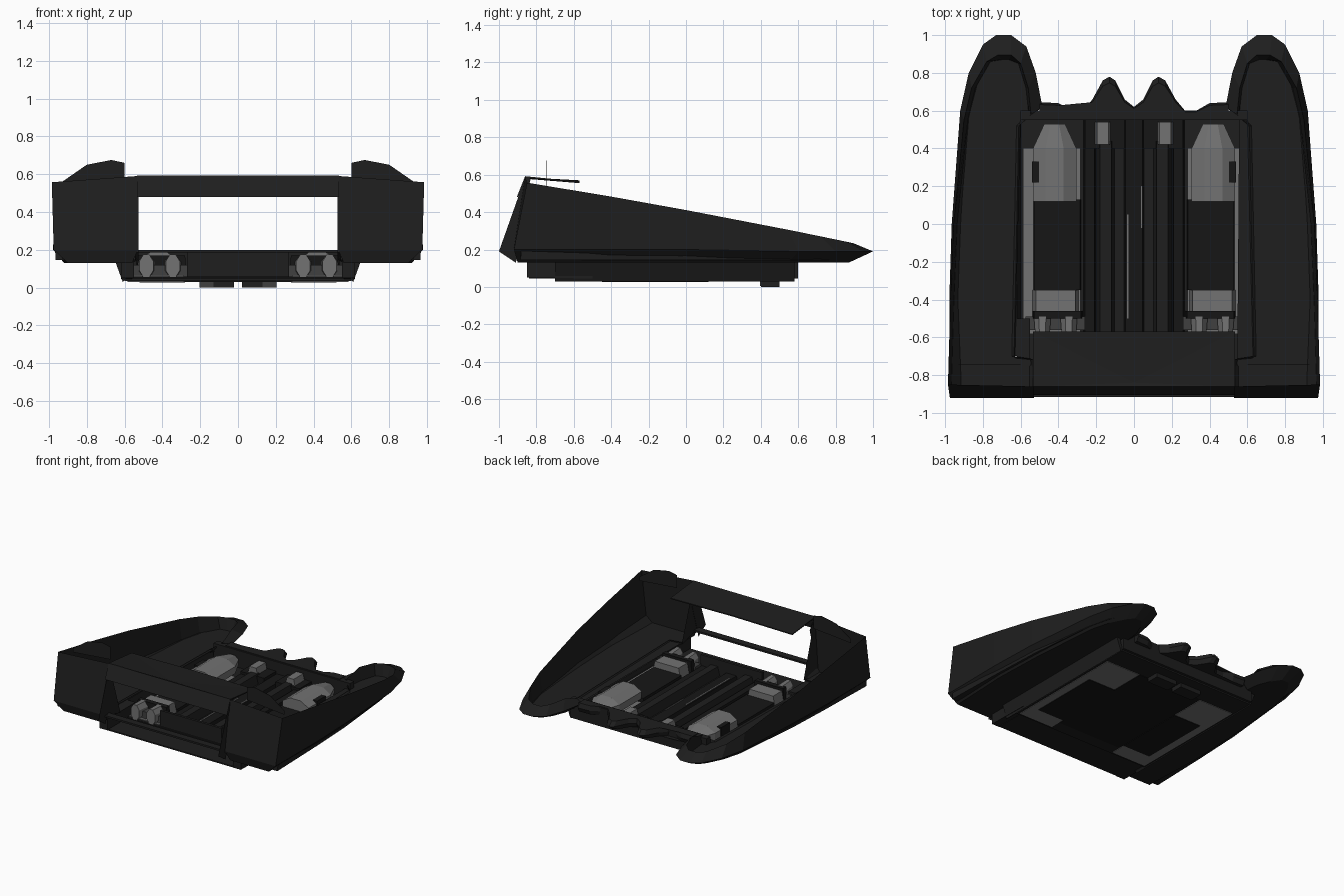
import bpy, bmesh, math

if "Cube" in bpy.data.objects:
    bpy.data.objects.remove(bpy.data.objects["Cube"])


def material(name, v):
    m = bpy.data.materials.new(name)
    m.diffuse_color = (v, v, v, 1)
    m.use_nodes = True
    m.node_tree.nodes["Principled BSDF"].inputs["Base Color"].default_value = m.diffuse_color
    return m


HULL = material("charcoal", 0.013)
BLACK = material("black", 0.008)
GREY = material("mid_grey", 0.17)
DARK = material("dark_grey", 0.05)


def loft(name, rings, mat, sx=1):
    """Closed solid through rings of equal point count; sx=-1 mirrors."""
    bm = bmesh.new()
    vs = [[bm.verts.new((x * sx, y, z)) for x, y, z in r] for r in rings]
    n = len(rings[0])
    for a, b in zip(vs, vs[1:]):
        for i in range(n):
            j = (i + 1) % n
            bm.faces.new((a[i], a[j], b[j], b[i]))
    caps = [bm.faces.new(vs[0]), bm.faces.new(vs[-1])]
    bmesh.ops.triangulate(bm, faces=caps)
    bmesh.ops.recalc_face_normals(bm, faces=bm.faces)
    me = bpy.data.meshes.new(name)
    bm.to_mesh(me)
    bm.free()
    me.materials.append(mat)
    ob = bpy.data.objects.new(name, me)
    bpy.context.collection.objects.link(ob)
    return ob


def box(name, x, y, z, mat, sx=1, taper=0):
    ring = lambda zz, t: [(x[0] + t, y[0], zz), (x[1] - t, y[0], zz),
                          (x[1] - t, y[1], zz), (x[0] + t, y[1], zz)]
    return loft(name, [ring(z[0], 0), ring(z[1], taper)], mat, sx)


def slab_yz(name, pts, x0, x1, mat, sx=1):
    return loft(name, [[(x, y, z) for y, z in pts] for x in (x0, x1)], mat, sx)


def slab_xz(name, pts, y0, y1, mat, sx=1):
    return loft(name, [[(x, y, z) for x, z in pts] for y in (y0, y1)], mat, sx)


def oct_tube(name, stations, cx, mat, sx=1):
    """Eight-sided body along y; stations are (y, half width, z low, z high)."""
    rings = []
    for y, w, z0, z1 in stations:
        c, h = (z0 + z1) / 2, (z1 - z0) / 2
        k = 1 / math.cos(math.pi / 8)
        rings.append([(cx + w * k * math.cos(a), y, c + h * k * math.sin(a))
                      for a in [math.pi / 8 + i * math.pi / 4 for i in range(8)]])
    return loft(name, rings, mat, sx)


# Hollow pod outlines seen from above: widest rim, crest of the wall, underside
RIM = [(.53, -.92), (.975, -.92), (.978, -.4), (.965, 0), (.92, .6), (.875, .8), (.8, .95), (.73, 1),
       (.65, 1), (.57, .94), (.52, .8), (.485, .62), (.6, .55), (.63, -.71), (.53, -.72)]
TOP = [(.53, -.86), (.985, -.85), (.972, -.4), (.955, 0), (.9, .55), (.86, .72), (.78, .86), (.72, .895),
       (.65, .895), (.6, .85), (.56, .72), (.545, .58), (.61, .52), (.635, -.7), (.535, -.715)]
LOW = [(.56, -.9), (.9, -.9), (.92, -.4), (.905, 0), (.86, .55), (.82, .7), (.76, .82), (.72, .87),
       (.66, .87), (.61, .8), (.57, .7), (.56, .6), (.61, .52), (.63, -.7), (.56, -.71)]
N = len(TOP)
INNER = range(N - 3, N)


def crest(i):
    """Crest height: slopes down to the tip, low along the inner side."""
    x, y = TOP[i]
    if i in INNER:
        return .155
    if i == N - 4:
        return .2
    return (0.40 - 0.185 * y + .011 * (1 - y * y / .76) + (0.98 - x) * 0.08 * max(0, -y)
            - (.02 if i == N - 5 else 0))


def floor_point(i):
    x, y = TOP[i]
    x += .012 if x < .69 else -.02
    return (x, -.885 if i < 2 else min(y, .87), .145)


for s, side in ((1, "right"), (-1, "left")):
    # Side pod: outer wall, rounded lip and sunken floor
    loft("pod_" + side, [[(x, y, .13) for x, y in LOW],
                         [(x, y, .145 if i in INNER else .2 if y < .6 else .19) for i, (x, y) in enumerate(RIM)],
                         [(*TOP[i], crest(i)) for i in range(N)],
                         [floor_point(i) for i in range(N)]], HULL, s)
    # Thin upright fins at the front
    slab_yz("front_fin_" + side, [(-1, .19), (-.86, .585), (-.8, .5), (-.91, .13)], .526, .528, HULL, s)
    slab_xz("top_fin_" + side, [(.6, .56), (.6, .66), (.67, .675), (.8, .65), (.93, .56), (.93, .53)],
            -.745, -.742, HULL, s)

    # Tray side wall and front skid
    slab_xz("tray_wall_" + side, [(.595, .045), (.61, .03), (.65, .14), (.62, .14)], -.7, .58, HULL, s)
    slab_yz("front_skid_" + side, [(-.85, .05), (-.5, .045), (-.5, .14), (-.85, .14)], .55, .62, HULL, s)

    # Engine: base plate, dark body, grey nose, rear block and nozzles
    box("engine_plate_" + side, (.285, .585), (-.58, .4), (.03, .066), GREY, s)
    box("engine_panel_" + side, (.28, .535), (-.35, .13), (.04, .1), BLACK, s, .005)
    box("engine_belly_" + side, (.28, .52), (-.45, .12), (.026, .05), BLACK, s)
    oct_tube("engine_nose_" + side, [(.12, .115, .05, .185), (.4, .115, .05, .185), (.53, .055, .07, .16)],
             .42, GREY, s)
    box("nose_vent_" + side, (.5, .54), (.22, .33), (.06, .165), BLACK, s)
    box("engine_block_" + side, (.29, .54), (-.48, -.35), (.05, .15), GREY, s, .02)
    box("engine_band_" + side, (.27, .54), (-.5, -.46), (.05, .17), BLACK, s, .01)
    box("engine_mount_" + side, (.26, .575), (-.56, -.49), (.045, .12), DARK, s)
    for i, cx in enumerate((.345, .485)):
        oct_tube(f"nozzle_{side}_{i}", [(-.49, .045, .05, .17), (-.6, .037, .055, .175)], cx, GREY, s)

    # Deck ridges, back pads and landing blocks
    box("deck_ridge_" + side, (.1, .2), (-.57, .44), (.05, .13), HULL, s, .02)
    box("deck_step_" + side, (.2, .27), (-.57, .58), (.05, .1), BLACK, s, .01)
    box("back_pad_" + side, (.12, .21), (.42, .54), (.1, .17), GREY, s, .015)
    box("pad_base_" + side, (.05, .26), (.4, .56), (.05, .12), BLACK, s)
    box("landing_block_" + side, (.02, .205), (.4, .5), (0, .06), HULL, s)
    box("landing_pad_" + side, (.13, .2), (.395, .45), (.004, .05), DARK, s)

    # Scalloped tail
    edge = [(0, .62), (.05, .66), (.1, .76), (.13, .78), (.165, .76), (.22, .66), (.27, .6),
            (.33, .6), (.4, .64), (.5, .645), (.5, .56), (0, .56)]
    loft("tail_scallops_" + side, [[(x, .56 + (y - .56) * .8, .13) for x, y in edge],
                                   [(x, y, .165) for x, y in edge],
                                   [(x, .56 + (y - .56) * .85, .2) for x, y in edge]], HULL, s)

# Deck floor, bulkheads and spine
box("deck_floor", (-.6, .6), (-.6, .58), (.034, .06), HULL)
box("front_floor", (-.56, .56), (-.84, -.6), (.045, .055), HULL)
box("front_sill", (-.535, .535), (-.915, -.86), (.186, .2), HULL)
box("deck_belly", (-.28, .28), (-.5, .4), (.03, .04), BLACK)
box("back_bulkhead", (-.6, .6), (.55, .6), (.045, .195), HULL)
box("front_bulkhead", (-.27, .27), (-.59, -.57), (.045, .185), HULL)
box("spine", (-.055, .055), (-.57, .56), (.05, .1), BLACK, 1, .01)
box("spine_strip_left", (-.036, -.028), (-.5, .05), (.09, .104), GREY)
box("spine_strip_right", (.036, .044), (-.02, .2), (.09, .104), GREY)

# Bridge between the pods: beam plus thin creased roof
slab_yz("bridge_beam", [(-.86, .592), (-.905, .48), (-.85, .5), (-.83, .58)], -.535, .535, HULL)
roof = [(-.535, -.57, .563), (0, -.57, .57), (.535, -.57, .563),
        (.535, -.86, .592), (0, -.84, .585), (-.535, -.86, .592)]
loft("bridge_roof", [[(x, y, z - d) for x, y, z in roof] for d in (.008, 0)], HULL)
